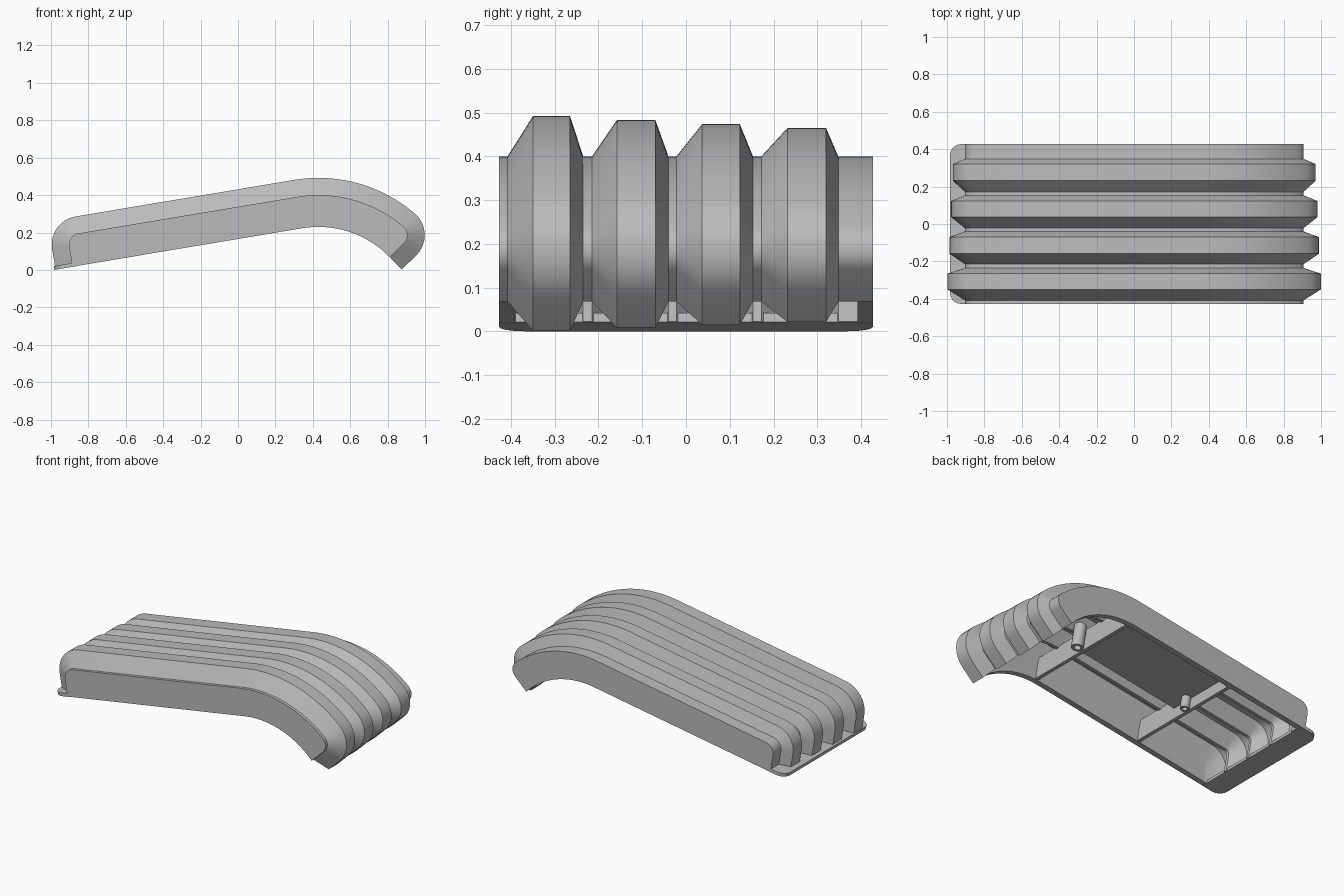
import bpy, bmesh
from math import radians, sin, cos, asin, pi
from mathutils import Vector

if "Cube" in bpy.data.objects:
    bpy.data.objects.remove(bpy.data.objects["Cube"])

grey = bpy.data.materials.new("mid_grey")
grey.use_nodes = True
COLOUR = (0.5, 0.5, 0.5, 1)
grey.diffuse_color = COLOUR
grey.node_tree.nodes["Principled BSDF"].inputs["Base Color"].default_value = COLOUR

# Main dimensions, in the tilted frame of the straight part (u along, v up)
TILT, END = radians(9.5), radians(44)
U = Vector((cos(TILT), sin(TILT)))
V = Vector((-sin(TILT), cos(TILT)))
C = Vector((0.43, -0.30))                 # centre of the bend
R_TOP, R_RIM, FILLET, WALL = 0.70, 0.53, 0.06, 0.035
RIM_V = C.dot(V) + R_RIM
HALF, LEFT = 0.427, -0.87


def polar(a):
    return Vector((cos(a), sin(a)))


def finish(bm, name):
    bmesh.ops.remove_doubles(bm, verts=bm.verts, dist=1e-5)
    bmesh.ops.recalc_face_normals(bm, faces=bm.faces)
    mesh = bpy.data.meshes.new(name)
    bm.to_mesh(mesh)
    bm.free()
    mesh.materials.append(grey)
    ob = bpy.data.objects.new(name, mesh)
    bpy.context.collection.objects.link(ob)
    bpy.ops.object.select_all(action='DESELECT')
    ob.select_set(True)
    bpy.context.view_layer.objects.active = ob
    bpy.ops.object.shade_smooth_by_angle(angle=radians(30))
    return ob


def lengthwise_path():
    """Points of the valley line as (point, outward normal, rim point)."""
    up = pi / 2 + TILT
    left_rim = U * LEFT + V * RIM_V
    right_rim = C + polar(END) * R_RIM
    path = [(left_rim, -U, left_rim)]
    mid = U * (LEFT + FILLET) + V * (C.dot(V) + R_TOP - FILLET)
    for i in range(9):
        n = polar(up + (pi / 2) * (1 - i / 8))
        p = mid + n * FILLET
        rim = left_rim if i < 8 else U * p.dot(U) + V * RIM_V
        path.append((p, n, rim))
    last = END + asin(FILLET / (R_TOP - FILLET))
    for i in range(25):
        n = polar(up + (last - up) * i / 24)
        path.append((C + n * R_TOP, n, C + n * R_RIM))
    mid = C + polar(last) * (R_TOP - FILLET)
    for i in range(1, 9):
        n = polar(last + (END - pi / 2 - last) * i / 8)
        path.append((mid + n * FILLET, n, right_rim))
    path.append((right_rim, polar(END - pi / 2), right_rim))
    return path


# Crosswise rib section: (foot, crest start, crest end, foot, height)
RIBS = [(-0.408, -0.35, -0.265, -0.235, 0.092), (-0.215, -0.158, -0.07, -0.04, 0.083),
        (-0.022, 0.037, 0.123, 0.153, 0.074), (0.172, 0.232, 0.32, 0.348, 0.065)]
section = [(-HALF, 0)]
for a, b, c, d, h in RIBS:
    section += [(a, 0), (b, h), (c, h), (d, 0)]
section.append((HALF, 0))

# Ribbed hollow shell
bm = bmesh.new()
path = lengthwise_path()


def sheet(inset):
    lim = HALF - inset
    ys = [(max(-lim, min(lim, y)), d - inset) for y, d in section]

    def at(q, y):
        return bm.verts.new((q.x, y, q.y))
    rows = [[at(p + n * d, y) for p, n, _ in path] for y, d in ys]
    rims = []
    for side in (-lim, lim):
        ends = {0: path[0], len(path) - 1: path[-1]}
        line = []
        for p, n, rim in path:
            if rim == path[0][2]:
                rim = rim - path[0][1] * inset
            elif rim == path[-1][2]:
                rim = rim - path[-1][1] * inset
            line.append(at(rim, side))
        rims.append(line)
    return [rims[0]] + rows + [rims[1]]


def quads(rows):
    for r, s in zip(rows, rows[1:]):
        for i in range(len(r) - 1):
            bm.faces.new((r[i], r[i + 1], s[i + 1], s[i]))


outer, inner = sheet(0), sheet(WALL)
quads(outer)
quads(inner)
quads([outer[0], inner[0]])
quads([outer[-1], inner[-1]])
for end in (0, -1):
    quads([[r[end] for r in outer], [r[end] for r in inner]])
finish(bm, "ribbed_shell")


def prism(name, outline, v0, v1):
    """Extrude a (u, y) outline between two heights in the tilted frame."""
    bm = bmesh.new()
    layers = []
    for v in (v0, v1):
        pts = [(U * u + V * v, y) for u, y in outline]
        layers.append([bm.verts.new((q.x, y, q.y)) for q, y in pts])
    bm.faces.new(layers[0])
    bm.faces.new(layers[1])
    n = len(outline)
    for i in range(n):
        j = (i + 1) % n
        bm.faces.new((layers[0][i], layers[0][j], layers[1][j], layers[1][i]))
    return finish(bm, name)


def box(name, u0, u1, y0, y1, v0, v1):
    return prism(name, [(u0, y0), (u1, y0), (u1, y1), (u0, y1)], v0, v1)


# End flange with two rounded corners
r, u_out, u_in = 0.06, -0.967, -0.84
corner = [(u_out + r - r * sin(t * pi / 12), HALF - r + r * cos(t * pi / 12)) for t in range(7)]
flange = [(u_in, HALF)] + corner + [(u, -y) for u, y in reversed(corner)] + [(u_in, -HALF)]
prism("end_flange", flange, RIM_V - 0.001, RIM_V + 0.02)

# Inner cross walls and the flat panel between them
for name, u in (("curved_end_bulkhead", 0.41), ("flange_end_bulkhead", -0.34)):
    box(name, u - 0.01, u + 0.01, -0.41, 0.41, RIM_V + 0.003, 0.31)
box("inner_panel", -0.34, 0.41, -0.09, 0.40, 0.245, 0.255)


# Hollow mounting posts beside the cross walls
def post(name, u, y, radius, v0, v1):
    bm = bmesh.new()
    n = 20
    loops = []
    for rad, v in ((radius * 0.55, v1), (radius * 0.55, v0), (radius, v0), (radius, v1)):
        loop = []
        for i in range(n):
            t = 2 * pi * i / n
            q = U * (u + rad * cos(t)) + V * v
            loop.append(bm.verts.new((q.x, y + rad * sin(t), q.y)))
        loops.append(loop)
    for k in range(4):
        a, b = loops[k], loops[(k + 1) % 4]
        for i in range(n):
            j = (i + 1) % n
            bm.faces.new((a[i], a[j], b[j], b[i]))
    finish(bm, name)


post("curved_end_post", 0.455, 0.01, 0.035, RIM_V + 0.005, 0.32)
post("flange_end_post", -0.31, 0.04, 0.027, RIM_V + 0.005, 0.32)
